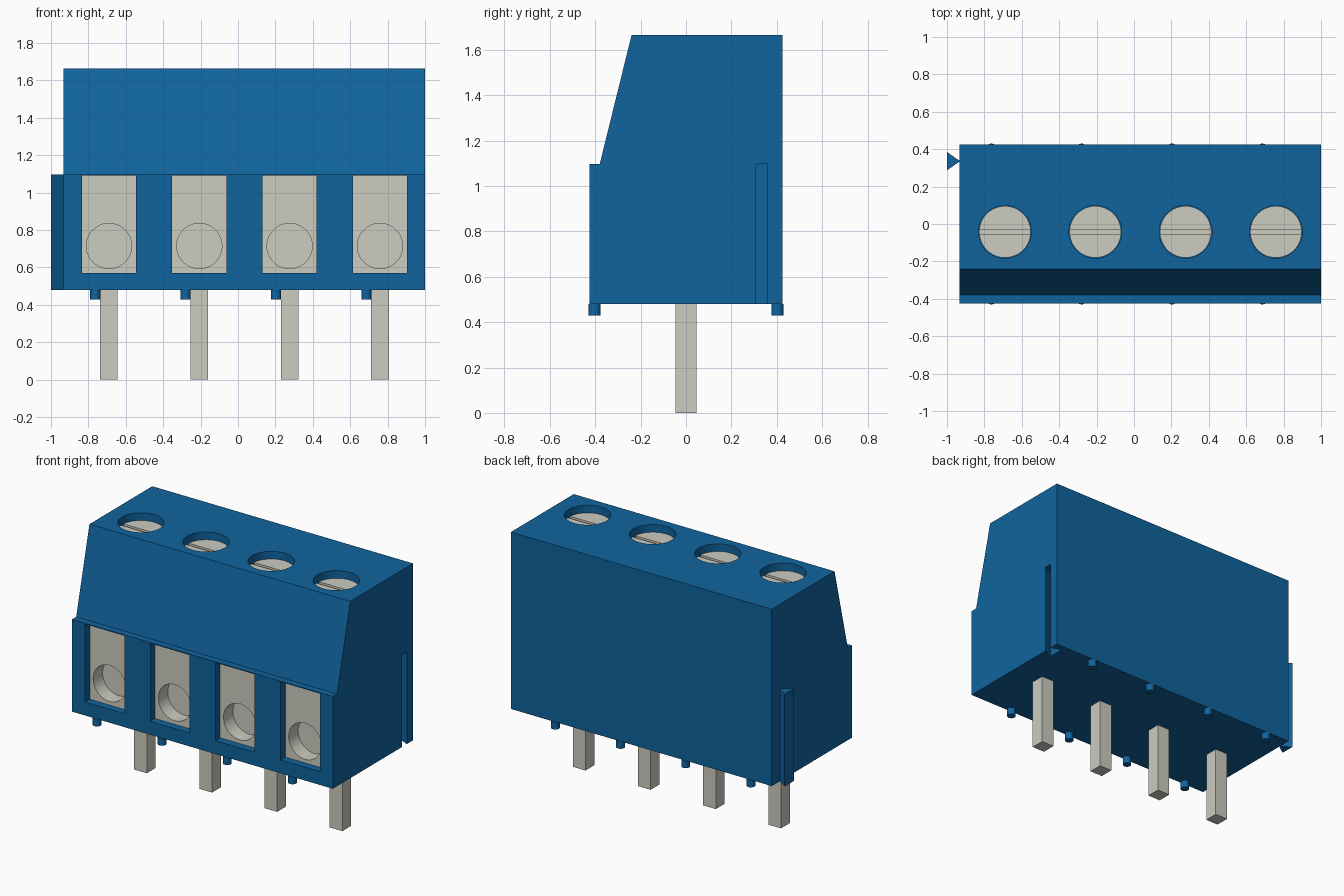
import bpy, bmesh, math
from mathutils import Vector

cube = bpy.data.objects.get("Cube")
if cube:
    bpy.data.objects.remove(cube, do_unlink=True)


def material(name, rgb):
    m = bpy.data.materials.new(name)
    m.use_nodes = True
    m.diffuse_color = (*rgb, 1)
    m.node_tree.nodes["Principled BSDF"].inputs["Base Color"].default_value = (*rgb, 1)
    return m


BLUE = material("blue plastic", (0.005, 0.127, 0.342))
METAL = material("tinned metal", (0.61, 0.604, 0.533))


def prism(name, points, direction, mat):
    """Extrude a planar outline along a direction."""
    bm = bmesh.new()
    face = bm.faces.new([bm.verts.new(p) for p in points])
    moved = bmesh.ops.extrude_face_region(bm, geom=[face])["geom"]
    verts = [g for g in moved if isinstance(g, bmesh.types.BMVert)]
    bmesh.ops.translate(bm, verts=verts, vec=Vector(direction))
    bmesh.ops.recalc_face_normals(bm, faces=bm.faces)
    mesh = bpy.data.meshes.new(name)
    bm.to_mesh(mesh)
    bm.free()
    obj = bpy.data.objects.new(name, mesh)
    mesh.materials.append(mat)
    bpy.context.collection.objects.link(obj)
    return obj


def box(name, x0, x1, y0, y1, z0, z1, mat):
    base = [(x0, y0, z0), (x1, y0, z0), (x1, y1, z0), (x0, y1, z0)]
    return prism(name, base, (0, 0, z1 - z0), mat)


def rod(name, start, direction, radius, mat, sides=48):
    """Cylinder from a start point, along y or z."""
    pts = []
    for i in range(sides):
        a = math.tau * i / sides
        u, v = radius * math.cos(a), radius * math.sin(a)
        offset = (u, 0, v) if direction[1] else (u, v, 0)
        pts.append(Vector(start) + Vector(offset))
    return prism(name, pts, direction, mat)


def cut(target, cutter):
    cutter.hide_render = True
    mod = target.modifiers.new("cut", "BOOLEAN")
    mod.operation = "DIFFERENCE"
    mod.solver = "EXACT"
    mod.object = cutter
    bpy.context.view_layer.objects.active = target
    bpy.ops.object.modifier_apply(modifier=mod.name)
    bpy.data.objects.remove(cutter, do_unlink=True)


def smooth(obj):
    bpy.ops.object.select_all(action="DESELECT")
    obj.select_set(True)
    bpy.context.view_layer.objects.active = obj
    bpy.ops.object.shade_smooth_by_angle(angle=math.radians(30))


LEFT, RIGHT = -0.933, 1.0
BOTTOM, LEDGE, TOP = 0.48, 1.098, 1.665
CENTRES = [-0.69 + 0.483 * i for i in range(4)]
SCREW_Y, SCREW_TOP = -0.042, TOP - 0.05
CAGE_FRONT = -0.375

# Housing with stepped, sloping front
profile = [(-0.425, BOTTOM), (0.425, BOTTOM), (0.425, TOP),
           (-0.24, TOP), (-0.38, LEDGE), (-0.425, LEDGE)]
housing = prism("housing", [(LEFT, y, z) for y, z in profile],
                (RIGHT - LEFT, 0, 0), BLUE)

# Dovetail groove on one end and matching rail on the other
groove = [(1.01, 0.313), (1.01, 0.355), (0.93, 0.39), (0.93, 0.278)]
cut(housing, prism("groove_cutter", [(x, y, BOTTOM - 0.02) for x, y in groove],
                   (0, 0, LEDGE - BOTTOM + 0.02), BLUE))
rail = [(-1, 0.287), (-1, 0.385), (LEFT - 0.001, 0.339), (LEFT - 0.001, 0.333)]
prism("dovetail_rail", [(x, y, BOTTOM) for x, y in rail],
      (0, 0, LEDGE - BOTTOM), BLUE)

for n, x in enumerate(CENTRES, 1):
    # Wire window and screw well in the housing
    cut(housing, box("window_cutter", x - 0.145, x + 0.145, -0.5, -0.2,
                     0.57, LEDGE - 0.006, BLUE))
    cut(housing, rod("well_cutter", (x, SCREW_Y, TOP - 0.2), (0, 0, 0.3), 0.141, BLUE))

    # Metal clamp with round wire entry
    clamp = box(f"wire_clamp_{n}", x - 0.145, x + 0.145, CAGE_FRONT, -0.2,
                0.57, LEDGE - 0.006, METAL)
    cut(clamp, rod("entry_cutter", (x, CAGE_FRONT - 0.05, 0.715), (0, 0.15, 0), 0.121, METAL))
    smooth(clamp)

    # Slotted screw head
    screw = rod(f"screw_{n}", (x, SCREW_Y, TOP - 0.2), (0, 0, SCREW_TOP - TOP + 0.2), 0.138, METAL)
    cut(screw, box("slot_cutter", x - 0.2, x + 0.2, SCREW_Y - 0.012, SCREW_Y + 0.012,
                   SCREW_TOP - 0.03, TOP, METAL))
    smooth(screw)

    # Solder pin and the two standoff pegs
    box(f"pin_{n}", x - 0.047, x + 0.047, -0.047, 0.047, 0, BOTTOM, METAL)
    for side, y in (("front", -0.403), ("back", 0.403)):
        smooth(rod(f"{side}_peg_{n}", (x - 0.073, y, 0.43), (0, 0, BOTTOM - 0.43),
                   0.027, BLUE, 24))

smooth(housing)
